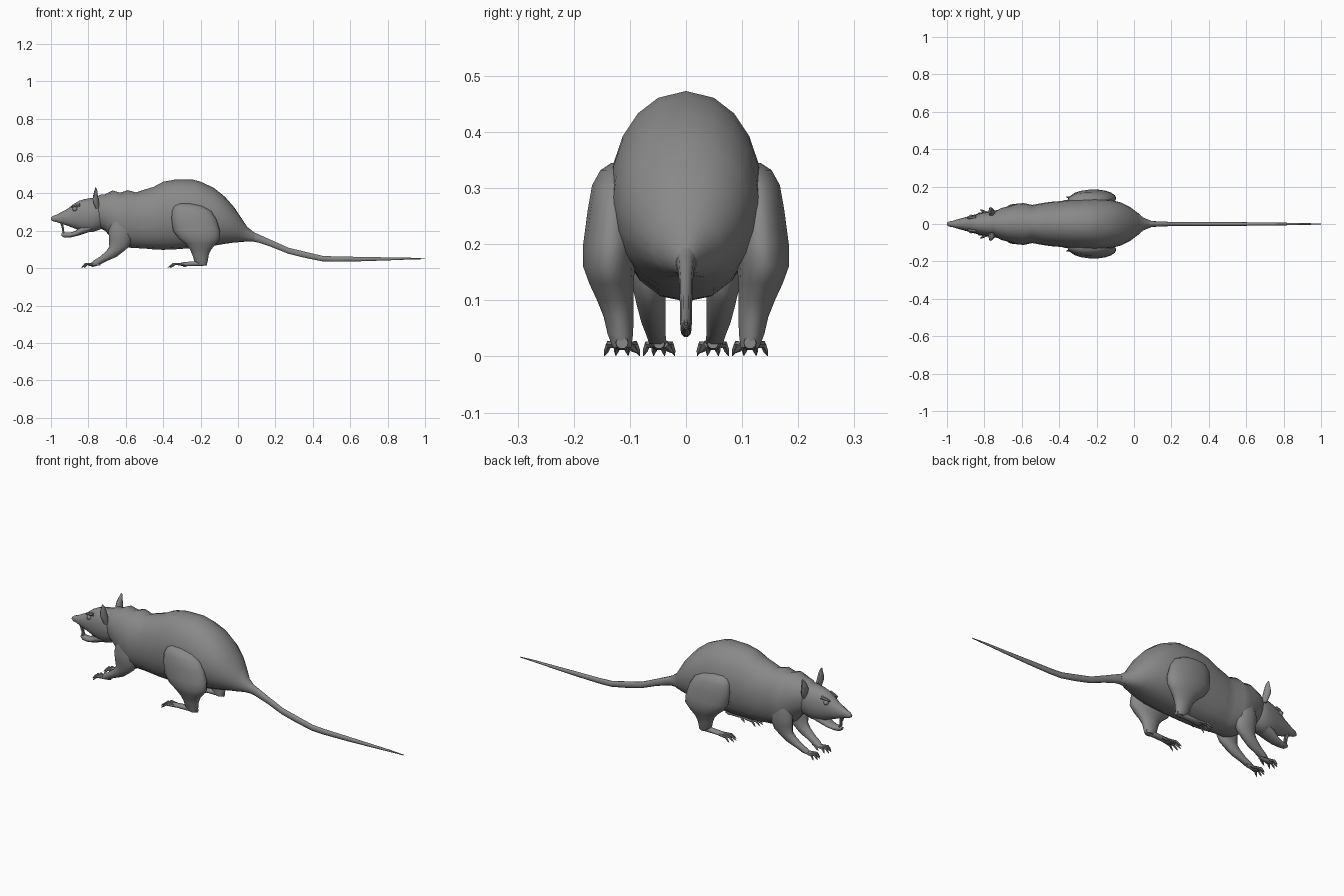
import bpy, bmesh, math
from mathutils import Vector

cube = bpy.data.objects.get("Cube")
if cube:
    bpy.data.objects.remove(cube)

fur = bpy.data.materials.new("grey_fur")
fur.use_nodes = True
GREY = (0.25, 0.25, 0.25, 1)
fur.diffuse_color = GREY
fur.node_tree.nodes["Principled BSDF"].inputs["Base Color"].default_value = GREY


def finish(name, bm, mirrored=False, angle=50):
    """Turn a bmesh into a smooth shaded object, optionally mirrored across y."""
    bmesh.ops.recalc_face_normals(bm, faces=bm.faces)
    mesh = bpy.data.meshes.new(name)
    bm.to_mesh(mesh)
    bm.free()
    mesh.materials.append(fur)
    ob = bpy.data.objects.new(name, mesh)
    bpy.context.scene.collection.objects.link(ob)
    if mirrored:
        mod = ob.modifiers.new("mirror", 'MIRROR')
        mod.use_axis = (False, True, False)
    bpy.ops.object.select_all(action='DESELECT')
    ob.select_set(True)
    bpy.context.view_layer.objects.active = ob
    bpy.ops.object.shade_smooth_by_angle(angle=math.radians(angle))
    return ob


def skin(bm, rings):
    """Bridge rings of points and close both ends."""
    loops = [[bm.verts.new(p) for p in ring] for ring in rings]
    n = len(loops[0])
    for a, b in zip(loops, loops[1:]):
        for i in range(n):
            j = (i + 1) % n
            bm.faces.new((a[i], a[j], b[j], b[i]))
    bm.faces.new(loops[0])
    bm.faces.new(loops[-1])


def along_x(bm, stations, n=20, y=0, ridge=0):
    """Stations: x, top, bottom, half width. Ridge lifts the spine line."""
    rings = []
    for x, top, low, w in stations:
        mid, h = (top + low) / 2, (top - low) / 2
        ring = []
        for i in range(n):
            t = math.tau * i / n
            c, s = math.cos(t), math.sin(t)
            side = math.copysign(abs(c) ** 0.85, c)
            lift = 1 - ridge * abs(c) if s > 0 else 1
            ring.append((x, y + w * side, mid + h * s * lift))
        rings.append(ring)
    skin(bm, rings)


def along_z(bm, stations, n=14, cup=0):
    """Stations: z, x, y, x radius, y radius. Cup hollows the front."""
    rings = []
    for z, x, y, rx, ry in stations:
        ring = []
        for i in range(n):
            t = math.tau * i / n
            c = math.cos(t)
            if c < 0:
                c *= 1 - cup
            ring.append((x + rx * c, y + ry * math.sin(t), z))
        rings.append(ring)
    skin(bm, rings)


def spike(bm, start, end, r, tip=0.15, n=6):
    """Tapered rod between two points."""
    a, b = Vector(start), Vector(end)
    q = (b - a).to_track_quat('Z', 'Y')
    ring = [q @ Vector((math.cos(math.tau * i / n), math.sin(math.tau * i / n), 0))
            for i in range(n)]
    skin(bm, [[a + v * r for v in ring],
              [a.lerp(b, 0.55) + v * r * 0.85 for v in ring],
              [b + v * r * tip for v in ring]])


# Torso with bumpy shoulders and an arched rump
bm = bmesh.new()
along_x(bm, [
    (-.77, .37, .22, .05), (-.74, .392, .215, .068), (-.71, .395, .20, .085),
    (-.67, .415, .15, .095), (-.63, .403, .125, .108), (-.59, .417, .11, .112),
    (-.545, .405, .107, .102), (-.50, .42, .105, .11), (-.45, .435, .10, .118),
    (-.40, .462, .098, .122), (-.34, .473, .10, .13), (-.24, .473, .108, .135),
    (-.20, .462, .112, .135), (-.13, .43, .12, .13), (-.07, .382, .13, .115),
    (-.02, .325, .137, .09), (.02, .265, .14, .06), (.05, .22, .143, .034),
    (.09, .188, .142, .018)], ridge=.06)
finish("body", bm)

# Long drooping tail
bm = bmesh.new()
along_x(bm, [
    (.03, .235, .145, .03), (.07, .20, .143, .02), (.11, .182, .135, .015),
    (.18, .15, .112, .012), (.27, .11, .076, .011), (.36, .088, .054, .011),
    (.45, .067, .036, .01), (.52, .063, .034, .01), (.65, .061, .036, .009),
    (.80, .058, .041, .007), (.92, .056, .046, .005), (1.0, .052, .048, .002)], n=10)
finish("tail", bm)

# Skull and pointed snout
bm = bmesh.new()
along_x(bm, [
    (-1.0, .269, .257, .006), (-.988, .28, .25, .014), (-.97, .286, .246, .017),
    (-.94, .302, .236, .026), (-.91, .318, .226, .034), (-.88, .342, .215, .043),
    (-.85, .36, .203, .051), (-.82, .369, .195, .058), (-.78, .376, .192, .066),
    (-.74, .38, .205, .066), (-.71, .37, .22, .05)], n=16)
finish("head", bm)

# Open lower jaw
bm = bmesh.new()
along_x(bm, [
    (-.945, .188, .174, .008), (-.93, .192, .163, .016), (-.90, .19, .163, .022),
    (-.87, .198, .17, .03), (-.84, .225, .178, .038), (-.79, .25, .195, .045)], n=12)
finish("lower_jaw", bm)

# Incisors, eyes and brow ridges
bm = bmesh.new()
spike(bm, (-.945, .007, .245), (-.931, .006, .20), .007)
spike(bm, (-.928, .006, .18), (-.942, .005, .217), .006)
finish("incisors", bm, True)

bm = bmesh.new()
bmesh.ops.create_uvsphere(bm, u_segments=12, v_segments=8, radius=.013)
bmesh.ops.translate(bm, verts=bm.verts, vec=(-.872, .037, .316))
finish("eyes", bm, True)

bm = bmesh.new()
spike(bm, (-.845, .038, .338), (-.893, .032, .327), .009, tip=.4)
finish("brows", bm, True)

# Cupped upright ears
bm = bmesh.new()
along_z(bm, [
    (.32, -.758, .058, .014, .012), (.345, -.765, .062, .022, .019),
    (.37, -.77, .067, .024, .022), (.395, -.768, .071, .018, .019),
    (.415, -.764, .076, .012, .012), (.43, -.762, .082, .004, .004)], n=12, cup=.7)
finish("ears", bm, True)

# Hind legs with broad thighs
bm = bmesh.new()
along_z(bm, [
    (.345, -.28, .118, .035, .015), (.332, -.265, .123, .075, .03),
    (.305, -.248, .128, .105, .04), (.26, -.235, .13, .12, .046),
    (.20, -.222, .134, .125, .05), (.16, -.207, .137, .112, .047),
    (.13, -.20, .133, .083, .04), (.10, -.20, .126, .057, .033),
    (.07, -.20, .12, .043, .027), (.04, -.198, .117, .037, .023),
    (.016, -.19, .114, .022, .017)], n=18)
finish("hind_legs", bm, True)

# Front legs reaching forward
bm = bmesh.new()
along_z(bm, [
    (.26, -.63, .07, .045, .03), (.20, -.63, .072, .062, .037),
    (.15, -.63, .068, .06, .034), (.115, -.635, .065, .053, .029),
    (.09, -.658, .062, .047, .026), (.06, -.695, .058, .045, .022),
    (.04, -.735, .054, .038, .018), (.022, -.76, .05, .026, .016)])
finish("front_legs", bm, True)


def paw(name, heel, knuckle, tip, y, w, top):
    """Flat foot with four fanned toes, each ending in a claw."""
    bm = bmesh.new()
    along_x(bm, [
        (heel, top * .8, .014, w * .6), (heel - .03, top, .011, w * .85),
        ((heel + knuckle) / 2, top * .9, .011, w * .85),
        (knuckle, top * .75, .011, w), (knuckle - .012, top * .6, .014, w * .7)],
        n=10, y=y)
    for k in (-1, -.35, .35, 1):
        reach = tip + .022 * abs(k)
        mid = knuckle + (reach - knuckle) * .65
        spike(bm, (knuckle + .012, y + k * w * .6, .021), (mid, y + k * w * 1.3, .021), .0075, .8)
        spike(bm, (mid + .006, y + k * w * 1.25, .023), (reach, y + k * w * 1.75, .001), .006, .1)
    # Small inner thumb
    spike(bm, (knuckle + .04, y - w * .6, .022), (knuckle + .005, y - w * 1.6, .006), .007)
    finish(name, bm, True)


paw("hind_paws", -.165, -.30, -.385, .114, .018, .042)
paw("front_paws", -.735, -.79, -.845, .048, .016, .038)
